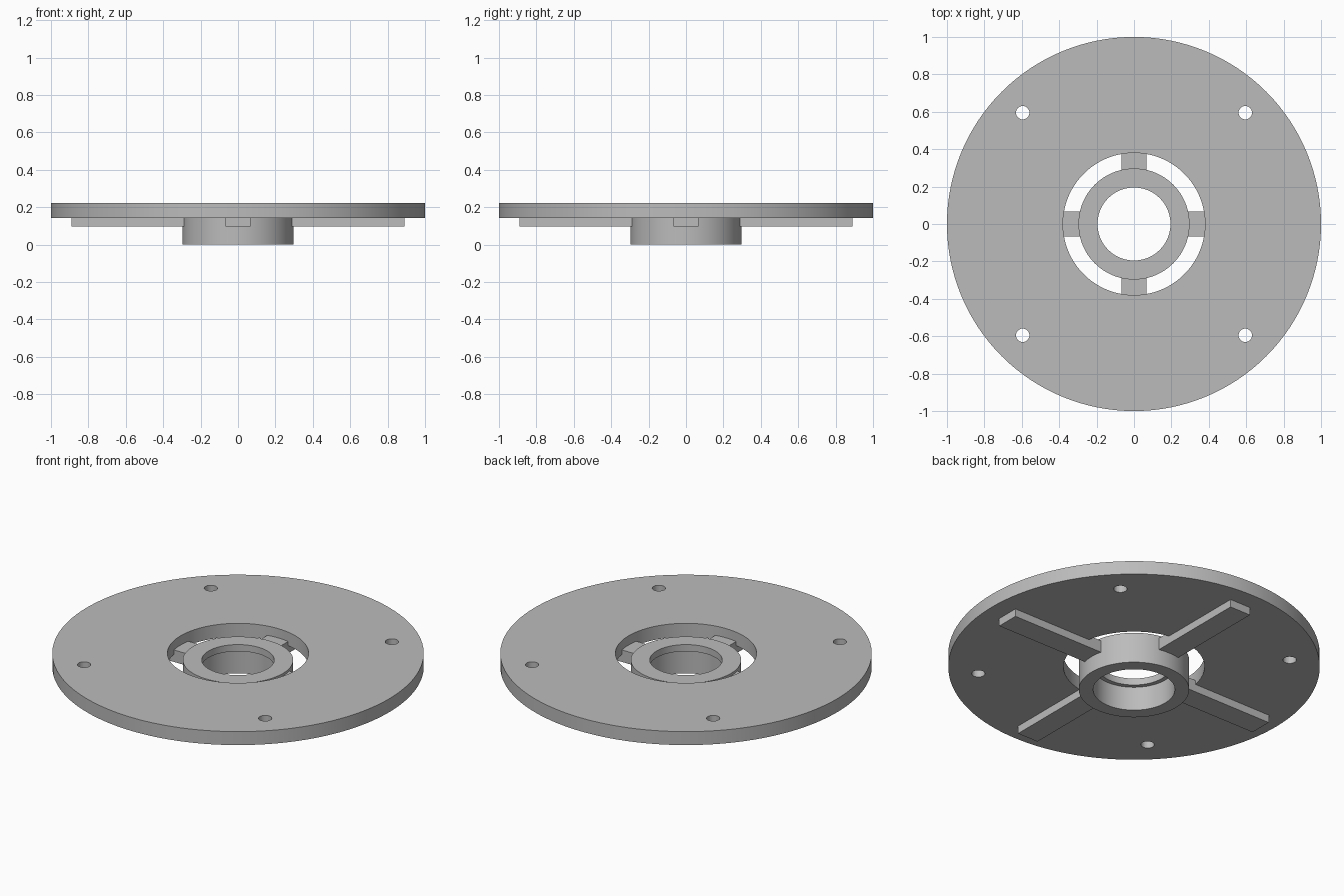
import bpy, bmesh
from math import radians, pi
from mathutils import Matrix, Vector

cube = bpy.data.objects.get("Cube")
if cube:
    bpy.data.objects.remove(cube, do_unlink=True)

# One plain grey material for every part
grey = bpy.data.materials.new("plain_grey")
grey.use_nodes = True
COLOUR = (0.5, 0.5, 0.5, 1)
grey.diffuse_color = COLOUR
bsdf = next(n for n in grey.node_tree.nodes if n.type == "BSDF_PRINCIPLED")
bsdf.inputs["Base Color"].default_value = COLOUR


def finish(bm, name, smooth=True):
    bmesh.ops.recalc_face_normals(bm, faces=bm.faces)
    mesh = bpy.data.meshes.new(name)
    bm.to_mesh(mesh)
    bm.free()
    mesh.materials.append(grey)
    obj = bpy.data.objects.new(name, mesh)
    bpy.context.collection.objects.link(obj)
    if smooth:
        shade(obj)
    return obj


def shade(obj):
    bpy.ops.object.select_all(action="DESELECT")
    obj.select_set(True)
    bpy.context.view_layer.objects.active = obj
    bpy.ops.object.shade_smooth_by_angle(angle=radians(30))


def lathe(name, profile, steps=96):
    """Spin a closed (radius, height) profile around the vertical axis."""
    bm = bmesh.new()
    verts = [bm.verts.new((r, 0, z)) for r, z in profile]
    edges = [bm.edges.new((a, b)) for a, b in zip(verts, verts[1:] + verts[:1])]
    bmesh.ops.spin(bm, geom=verts + edges, cent=(0, 0, 0), axis=(0, 0, 1),
                   angle=2 * pi, steps=steps, use_merge=True)
    bmesh.ops.remove_doubles(bm, verts=bm.verts, dist=1e-5)
    return finish(bm, name)


PLATE_LOW, PLATE_TOP = 0.142, 0.222
RIB_LOW, ARM_TOP, HUB_TOP = 0.096, 0.167, 0.182

# Round plate with the large central opening
plate = lathe("plate", [(0.38, PLATE_LOW), (1, PLATE_LOW),
                        (1, PLATE_TOP), (0.38, PLATE_TOP)], 128)

# Four bolt holes through the plate
bm = bmesh.new()
for sx in (-1, 1):
    for sy in (-1, 1):
        bmesh.ops.create_cone(bm, cap_ends=True, segments=32, radius1=0.036,
                              radius2=0.036, depth=0.5,
                              matrix=Matrix.Translation((sx * 0.595, sy * 0.595, 0.2)))
cutter = finish(bm, "bolt_hole_cutter", smooth=False)
cutter.hide_render = True
cut = plate.modifiers.new("bolt_holes", "BOOLEAN")
cut.operation = "DIFFERENCE"
cut.solver = "EXACT"
cut.object = cutter
bpy.context.view_layer.objects.active = plate
bpy.ops.object.modifier_apply(modifier=cut.name)
bpy.data.objects.remove(cutter, do_unlink=True)
shade(plate)

# Hub ring with a narrower lip at the top of its bore
lathe("hub", [(0.22, 0), (0.297, 0), (0.297, HUB_TOP),
              (0.195, HUB_TOP), (0.195, PLATE_LOW), (0.22, PLATE_LOW)])

# Four stepped ribs: raised across the opening, then low under the plate
RIB_PROFILE = [(0.286, RIB_LOW), (0.89, RIB_LOW), (0.89, PLATE_LOW),
               (0.382, PLATE_LOW), (0.382, ARM_TOP), (0.286, ARM_TOP)]
for i, side in enumerate(("left", "back", "right", "front")):
    bm = bmesh.new()
    face = bm.faces.new([bm.verts.new((r, -0.068, z)) for r, z in RIB_PROFILE])
    out = bmesh.ops.extrude_face_region(bm, geom=[face])
    moved = [v for v in out["geom"] if isinstance(v, bmesh.types.BMVert)]
    bmesh.ops.translate(bm, verts=moved, vec=Vector((0, 0.136, 0)))
    bmesh.ops.rotate(bm, verts=bm.verts, cent=(0, 0, 0),
                     matrix=Matrix.Rotation(i * pi / 2, 3, "Z"))
    finish(bm, side + "_rib", smooth=False)
